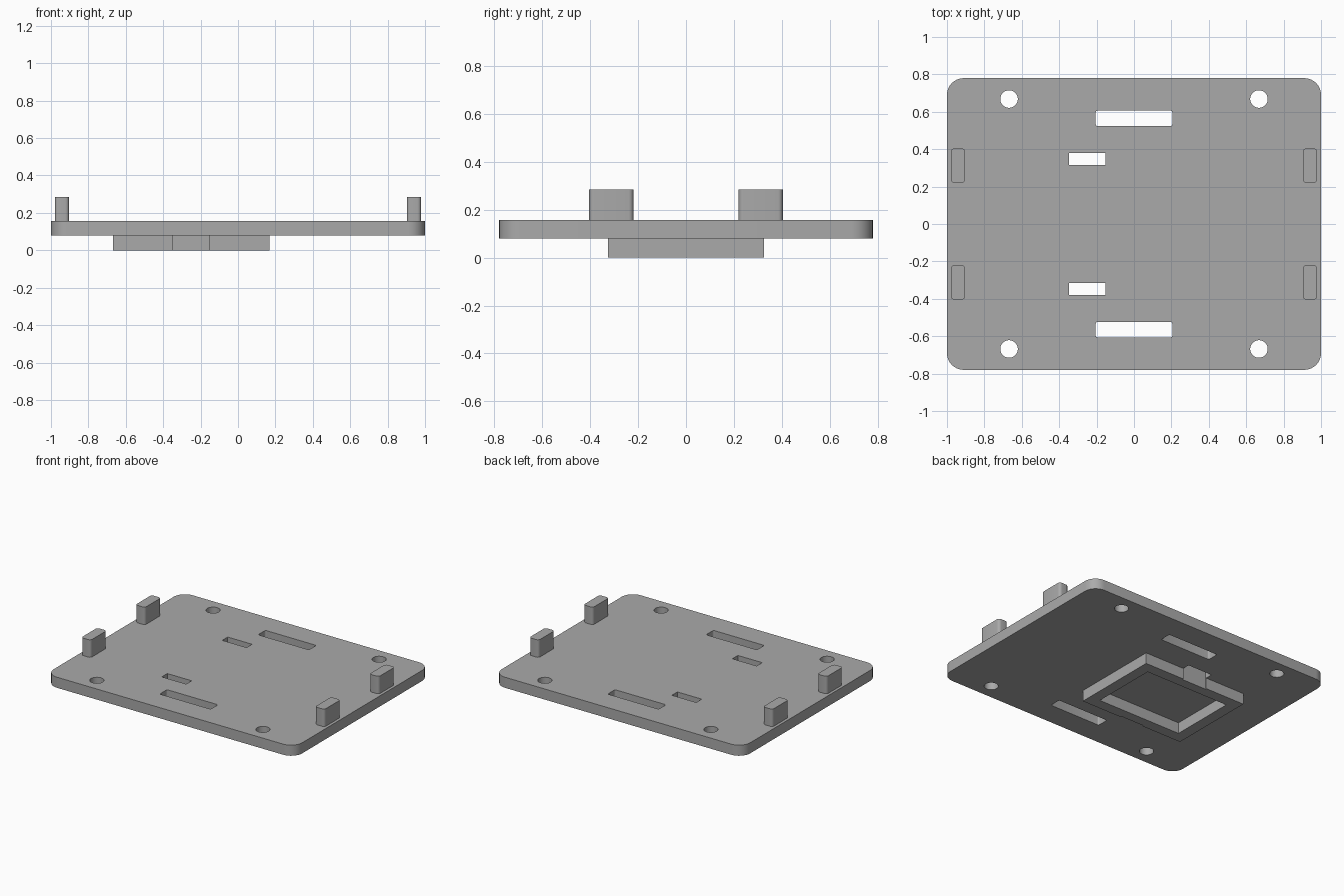
import bpy, bmesh, math

if "Cube" in bpy.data.objects:
    bpy.data.objects.remove(bpy.data.objects["Cube"])

grey = bpy.data.materials.new("plain grey")
grey.diffuse_color = (0.4, 0.4, 0.4, 1)
grey.use_nodes = True
grey.node_tree.nodes["Principled BSDF"].inputs["Base Color"].default_value = grey.diffuse_color


def rounded_rect(cx, cy, w, d, r=0.0, steps=8):
    """Counter-clockwise outline with rounded corners."""
    if r == 0:
        return [(cx + sx * w / 2, cy + sy * d / 2)
                for sx, sy in ((1, 1), (-1, 1), (-1, -1), (1, -1))]
    pts = []
    for i, (sx, sy) in enumerate(((1, 1), (-1, 1), (-1, -1), (1, -1))):
        for k in range(steps + 1):
            a = math.pi / 2 * (i + k / steps)
            pts.append((cx + sx * (w / 2 - r) + r * math.cos(a),
                        cy + sy * (d / 2 - r) + r * math.sin(a)))
    return pts


def circle(cx, cy, r, n=32):
    return [(cx + r * math.cos(2 * math.pi * k / n),
             cy + r * math.sin(2 * math.pi * k / n)) for k in range(n)]


def plate(name, outlines, z0, z1):
    """Extrude a filled outline, with any further outlines as holes."""
    curve = bpy.data.curves.new(name, 'CURVE')
    curve.dimensions = '2D'
    curve.fill_mode = 'BOTH'
    curve.extrude = (z1 - z0) / 2
    for pts in outlines:
        s = curve.splines.new('POLY')
        s.points.add(len(pts) - 1)
        for p, (x, y) in zip(s.points, pts):
            p.co = (x, y, 0, 1)
        s.use_cyclic_u = True
    ob = bpy.data.objects.new(name, curve)
    ob.location.z = (z0 + z1) / 2
    bpy.context.collection.objects.link(ob)
    bpy.ops.object.select_all(action='DESELECT')
    ob.select_set(True)
    bpy.context.view_layer.objects.active = ob
    bpy.ops.object.convert(target='MESH')
    ob = bpy.context.view_layer.objects.active
    bm = bmesh.new()
    bm.from_mesh(ob.data)
    bmesh.ops.remove_doubles(bm, verts=bm.verts, dist=1e-5)
    bmesh.ops.recalc_face_normals(bm, faces=bm.faces)
    bm.to_mesh(ob.data)
    bm.free()
    ob.data.materials.clear()
    ob.data.materials.append(grey)
    bpy.ops.object.shade_smooth_by_angle(angle=math.radians(30))
    return ob


# Base plate with screw holes, long slots and short slots
SLOT_X0, SLOT_X1, SLOT_Y = -0.348, -0.152, 0.316
outlines = [rounded_rect(0, 0, 2, 1.56, 0.09)]
for sy in (1, -1):
    outlines += [circle(sx * 0.668, sy * 0.668, 0.047) for sx in (1, -1)]
    outlines.append(rounded_rect(0, sy * 0.565, 0.41, 0.084, 0.012, 4))
    outlines.append(rounded_rect((SLOT_X0 + SLOT_X1) / 2, sy * (SLOT_Y + 0.0315),
                                 SLOT_X1 - SLOT_X0, 0.063))
plate("base_plate", outlines, 0.08, 0.157)

# Frame underneath, notched where the short slots pass its outer walls
X0, X1, Y = -0.668, 0.168, 0.325
half = [(X1, Y), (SLOT_X1, Y), (SLOT_X1, SLOT_Y), (SLOT_X0, SLOT_Y), (SLOT_X0, Y), (X0, Y)]
outer = half + [(x, -y) for x, y in reversed(half)]
inner = rounded_rect((X0 + X1) / 2, 0, X1 - X0 - 0.16, 2 * Y - 0.16)
plate("under_frame", [outer, inner], 0, 0.08)

# Four upright tabs along the sides
for sx, side in ((-1, "left"), (1, "right")):
    for sy, end in ((-1, "front"), (1, "back")):
        plate(f"{end}_{side}_tab",
              [rounded_rect(sx * 0.941, sy * 0.312, 0.076, 0.185, 0.02, 5)], 0.157, 0.284)
